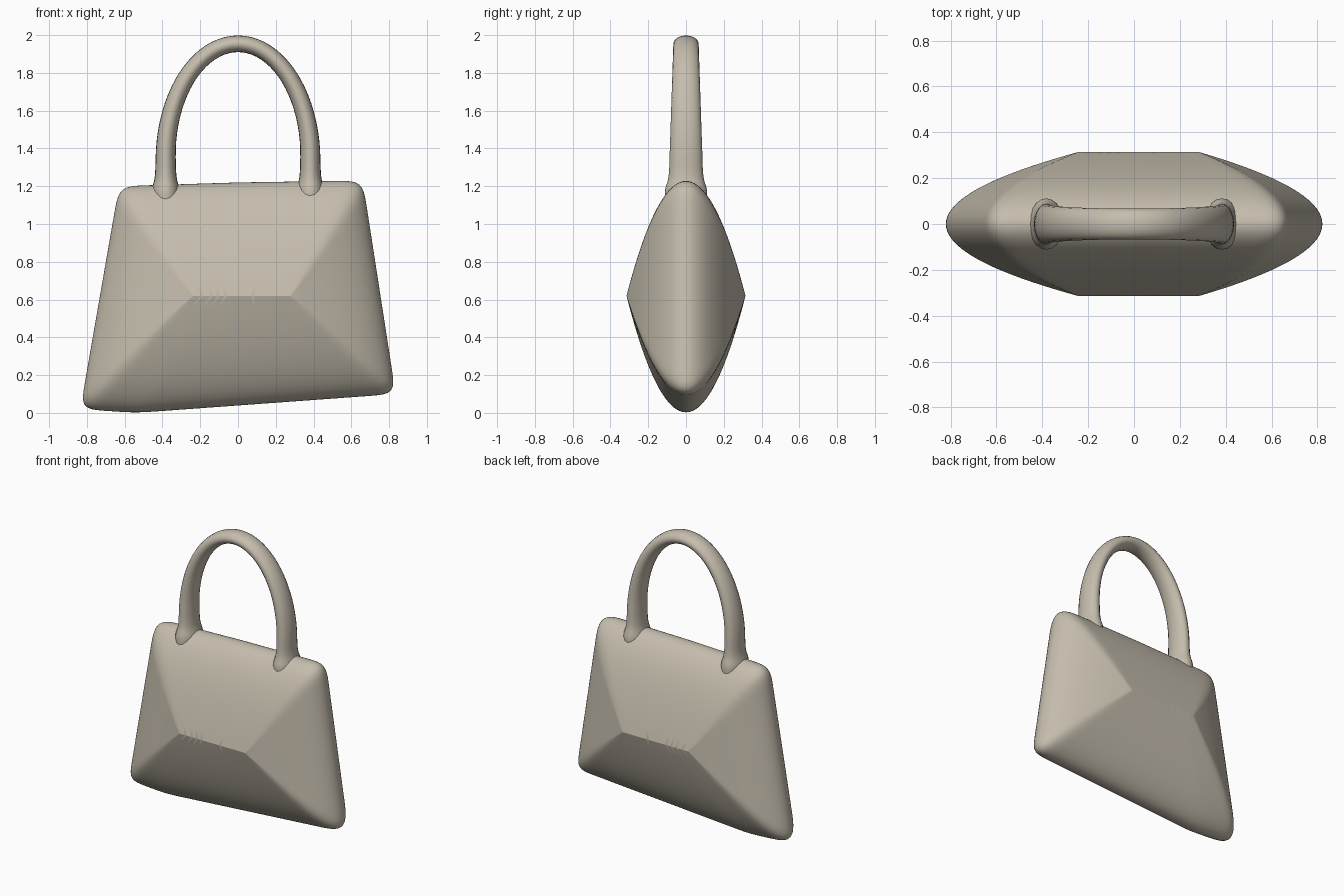
import bpy, bmesh, math
from mathutils import Vector

cube = bpy.data.objects.get("Cube")
if cube:
    bpy.data.objects.remove(cube, do_unlink=True)

# Single warm stone colour
stone = bpy.data.materials.new("warm_stone")
stone.use_nodes = True
colour = (0.56, 0.51, 0.42, 1)
stone.diffuse_color = colour
bsdf = stone.node_tree.nodes["Principled BSDF"]
bsdf.inputs["Base Color"].default_value = colour
bsdf.inputs["Roughness"].default_value = 0.8


def finish(name, bm):
    bmesh.ops.remove_doubles(bm, verts=bm.verts, dist=0.0005)
    bmesh.ops.recalc_face_normals(bm, faces=bm.faces)
    for f in bm.faces:
        f.smooth = True
    mesh = bpy.data.meshes.new(name)
    bm.to_mesh(mesh)
    bm.free()
    mesh.materials.append(stone)
    obj = bpy.data.objects.new(name, mesh)
    bpy.context.collection.objects.link(obj)
    return obj


def bridge(bm, rings):
    for a, b in zip(rings, rings[1:]):
        for i in range(len(a)):
            j = (i + 1) % len(a)
            bm.faces.new((a[i], a[j], b[j], b[i]))


def outline(corners, step=0.03, passes=5):
    """Sample a closed polygon evenly, then average it to round the corners."""
    pts = []
    for a, b in zip(corners, corners[1:] + corners[:1]):
        a, b = Vector(a), Vector(b)
        n = max(2, round((b.xy - a.xy).length / step))
        pts += [a.lerp(b, i / n) for i in range(n)]
    for _ in range(passes):
        n = len(pts)
        pts = [(pts[i - 1] + pts[i] + pts[(i + 1) % n]) / 3 for i in range(n)]
    return pts


# Bag body: outline points (x, z, x of the matching point on the central ridge)
LEFT, RIGHT, RIDGE_Z, DEPTH, RINGS = -0.24, 0.28, 0.62, 0.315, 20
edge = outline([
    (-0.835, 0.02, LEFT), (-0.54, 0.0, -0.14), (0.835, 0.1, RIGHT),
    (0.66, 1.23, RIGHT), (0.0, 1.22, 0.02), (-0.63, 1.2, LEFT),
])
bm = bmesh.new()
rings = []
for k in range(RINGS + 1):
    s = k / RINGS
    t = s * s
    rings.append([bm.verts.new((p.x + (p.z - p.x) * t, -DEPTH * s,
                                p.y + (RIDGE_Z - p.y) * t)) for p in edge])
bridge(bm, rings)
body = finish("bag_body", bm)
mirror = body.modifiers.new("back_half", 'MIRROR')
mirror.use_axis = (False, True, False)
mirror.merge_threshold = 0.001

# Handle: straight legs running into a half ellipse
SPAN, SPRING, RISE, SIDES = 0.383, 1.35, 0.604, 20
leg = [1.1 + 0.025 * i for i in range(10)]
path = [(Vector((-SPAN, 0, z)), Vector((-1, 0, 0))) for z in leg]
for i in range(41):
    a = math.pi * (1 - i / 40)
    c, s = math.cos(a), math.sin(a)
    path.append((Vector((SPAN * c, 0, SPRING + RISE * s)),
                 Vector((c / SPAN, 0, s / RISE)).normalized()))
path += [(Vector((SPAN, 0, z)), Vector((1, 0, 0))) for z in reversed(leg)]

bm = bmesh.new()
rings = []
for p, out in path:
    high = max(0, (p.z - SPRING) / RISE)
    flare = math.exp(-max(0, p.z - 1.19) / 0.04)
    width = 0.053 - 0.009 * high + 0.022 * flare
    depth = 0.087 - 0.02 * high + 0.025 * flare
    ring = []
    for i in range(SIDES):
        a = math.tau * i / SIDES
        ring.append(bm.verts.new(p + out * width * math.cos(a)
                                 + Vector((0, depth * math.sin(a), 0))))
    rings.append(ring)
bridge(bm, rings)
for ring in (rings[0], rings[-1]):
    bm.faces.new(ring)
finish("handle", bm)
